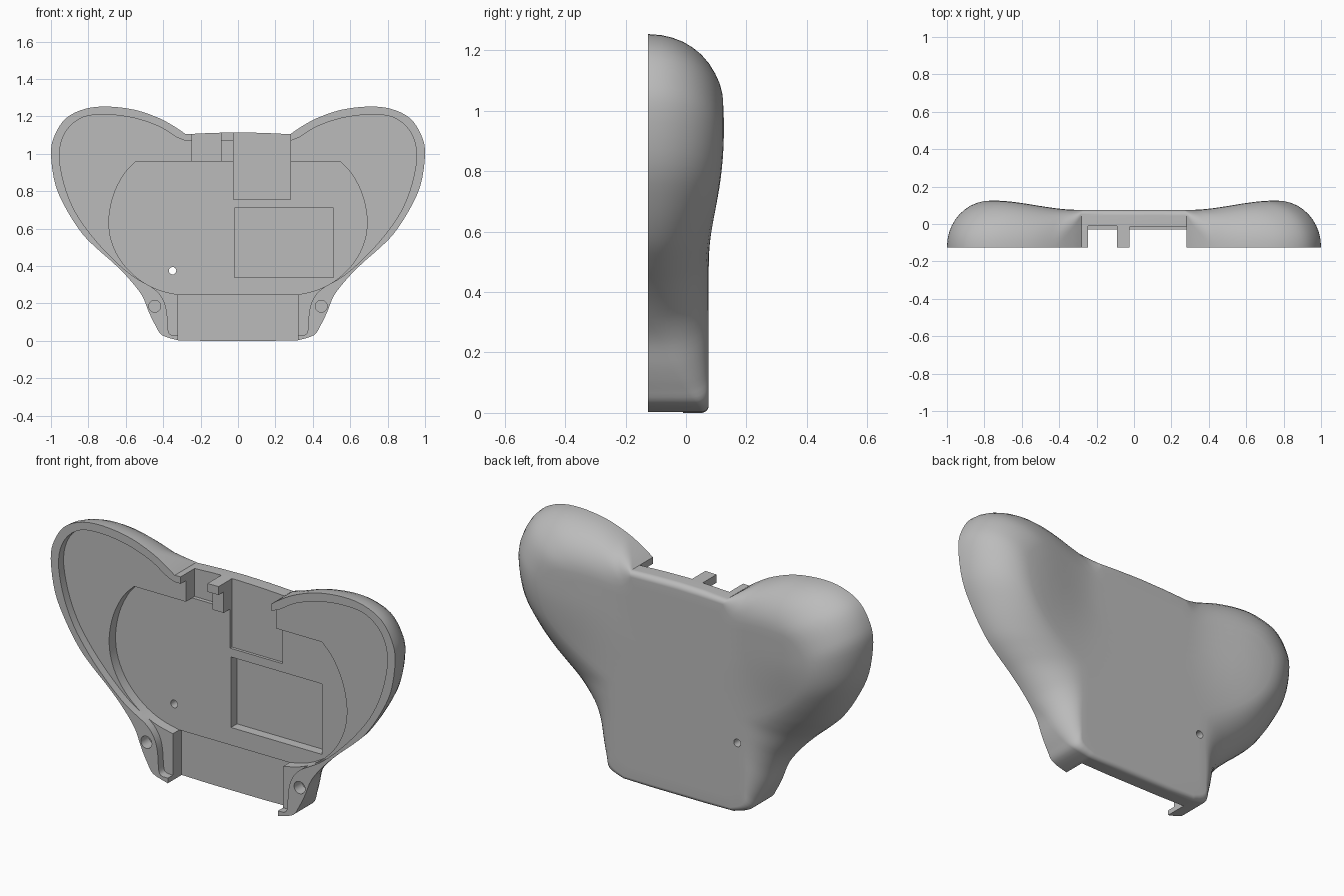
import bpy, bmesh
from math import sin, cos, pi
from mathutils import Vector

cube = bpy.data.objects.get("Cube")
if cube:
    bpy.data.objects.remove(cube, do_unlink=True)

FRONT = -0.125
CENTRE = Vector((0, 0.6))

grey = bpy.data.materials.new("plain grey")
grey.use_nodes = True
grey.diffuse_color = (0.5, 0.5, 0.5, 1)
grey.node_tree.nodes["Principled BSDF"].inputs["Base Color"].default_value = (0.5, 0.5, 0.5, 1)


def smooth(points, steps=4):
    """Pass a smooth curve through the points, any dimension."""
    pts = [Vector(p) for p in points]
    pts = [pts[0]] + pts + [pts[-1]]
    out = []
    for a, b, c, d in zip(pts, pts[1:], pts[2:], pts[3:]):
        for i in range(steps):
            t = i / steps
            out.append(0.5 * (2 * b + (c - a) * t + (2 * a - 5 * b + 4 * c - d) * t * t
                              + (3 * b - a - 3 * c + d) * t ** 3))
    return out + [pts[-1]]


def mirror(half):
    """Close a half outline that starts and ends on the middle line."""
    half = [Vector(p) for p in half]
    other = [p.copy() for p in reversed(half) if p.x > 0.001]
    for p in other:
        p.x = -p.x
    return half + other


def make_object(name, bm):
    bmesh.ops.recalc_face_normals(bm, faces=bm.faces)
    mesh = bpy.data.meshes.new(name)
    bm.to_mesh(mesh)
    bm.free()
    mesh.materials.append(grey)
    obj = bpy.data.objects.new(name, mesh)
    bpy.context.collection.objects.link(obj)
    return obj


def ramp(v, start, width):
    t = min(max((v - start) / width, 0), 1)
    return t * t * (3 - 2 * t)


def back_depth(x, z):
    """Flat middle with swollen grips at the upper sides."""
    return 0.075 + 0.05 * ramp(abs(x), 0.3, 0.45) * ramp(z, 0.42, 0.5)


# Outline: x, z and the rounding of the back edge
lobe = [(.28, 1.105, .03), (.33, 1.14, .1), (.42, 1.19, .2), (.55, 1.235, .3), (.7, 1.253, .34),
        (.82, 1.24, .34), (.92, 1.19, .3), (.98, 1.1, .27), (1, 1, .25), (.975, .83, .25),
        (.91, .69, .27), (.83, .57, .3), (.75, .49, .3), (.67, .42, .28), (.59, .34, .22),
        (.515, .245, .16), (.475, .15, .12), (.44, .08, .08), (.405, .03, .04), (.32, .003, .025)]
outline = mirror([(0, 1.115, .03), (.14, 1.112, .03)] + smooth(lobe)
                 + [(.16, 0, .025), (0, 0, .025)])


def build_shell():
    bm = bmesh.new()
    rings = [[bm.verts.new((p.x, FRONT, p.y)) for p in outline]]
    arc, inner = 10, 10
    for k in range(arc + inner):
        ring = []
        for p in outline:
            ray = Vector((p.x, p.y)) - CENTRE
            edge = 1 - p.z / ray.length
            if k <= arc:
                t = k / arc * pi / 2
                scale, lift = 1 - (1 - edge) * (1 - cos(t)), 1 - sin(t)
            else:
                scale, lift = edge * (1 - (k - arc) / inner), 0
            q = CENTRE + ray * scale
            top = back_depth(q.x, q.y)
            drop = min(p.z, top - FRONT - 0.004)
            ring.append(bm.verts.new((q.x, top - drop * lift, q.y)))
        rings.append(ring)
    n = len(outline)
    for a, b in zip(rings, rings[1:]):
        for i in range(n):
            j = (i + 1) % n
            bm.faces.new((a[i], a[j], b[j], b[i]))
    bm.faces.new(rings[0])
    tip = bm.verts.new((0, back_depth(0, CENTRE.y), CENTRE.y))
    for i in range(n):
        bm.faces.new((rings[-1][i], rings[-1][(i + 1) % n], tip))
    return make_object("back_shell", bm)


shell = build_shell()
bpy.context.view_layer.objects.active = shell
shell.select_set(True)


def cut(name, points, depth):
    """Sink a pocket of the given outline from the front down to y = depth."""
    bm = bmesh.new()
    front = [bm.verts.new((p[0], -0.3, p[1])) for p in points]
    back = [bm.verts.new((p[0], depth, p[1])) for p in points]
    bm.faces.new(front)
    bm.faces.new(back)
    for i in range(len(points)):
        j = (i + 1) % len(points)
        bm.faces.new((front[i], front[j], back[j], back[i]))
    cutter = make_object(name, bm)
    cutter.hide_render = True
    mod = shell.modifiers.new(name, "BOOLEAN")
    mod.operation = "DIFFERENCE"
    mod.solver = "EXACT"
    mod.object = cutter
    bpy.ops.object.modifier_apply(modifier=name)
    bpy.data.objects.remove(cutter, do_unlink=True)


def box(x0, x1, z0, z1):
    return [(x0, z0), (x1, z0), (x1, z1), (x0, z1)]


def circle(x, z, r, n=24):
    return [(x + r * cos(2 * pi * i / n), z + r * sin(2 * pi * i / n)) for i in range(n)]


# Main hollow inside the rim
hollow = [(.28, 1.07), (.33, 1.09), (.42, 1.145), (.55, 1.19), (.7, 1.21), (.83, 1.195),
          (.92, 1.12), (.955, 1), (.93, .84), (.87, .69), (.78, .56), (.67, .44), (.56, .345),
          (.45, .28), (.4, .22), (.38, .15), (.372, .05), (.35, .03)]
cut("hollow", mirror([(0, 1.07)] + smooth(hollow) + [(0, .03)]), -0.083)

# Wide pocket with rounded sides
pocket = [(.545, .96), (.61, .89), (.665, .78), (.69, .65), (.675, .53), (.62, .42),
          (.53, .33), (.43, .275), (.32, .247)]
cut("wide_pocket", mirror([(0, .96)] + smooth(pocket) + [(0, .247)]), -0.03)

# Openings at the top and bottom edges, and the rectangular recess
cut("bottom_channel", box(-.32, .32, -.1, .247), -0.01)
cut("small_notch", box(-.245, -.09, .96, 1.3), -0.01)
cut("large_slot", box(-.025, .28, .755, 1.3), -0.015)
cut("square_recess", box(-.02, .51, .34, .71), 0.02)

# Screw holes and the small through hole
for side in (-1, 1):
    cut("screw_hole", circle(side * .445, .185, .032), -0.06)
cut("pin_hole", circle(-.35, .375, .02), 0.3)

bpy.ops.object.shade_smooth_by_angle(angle=0.6)
